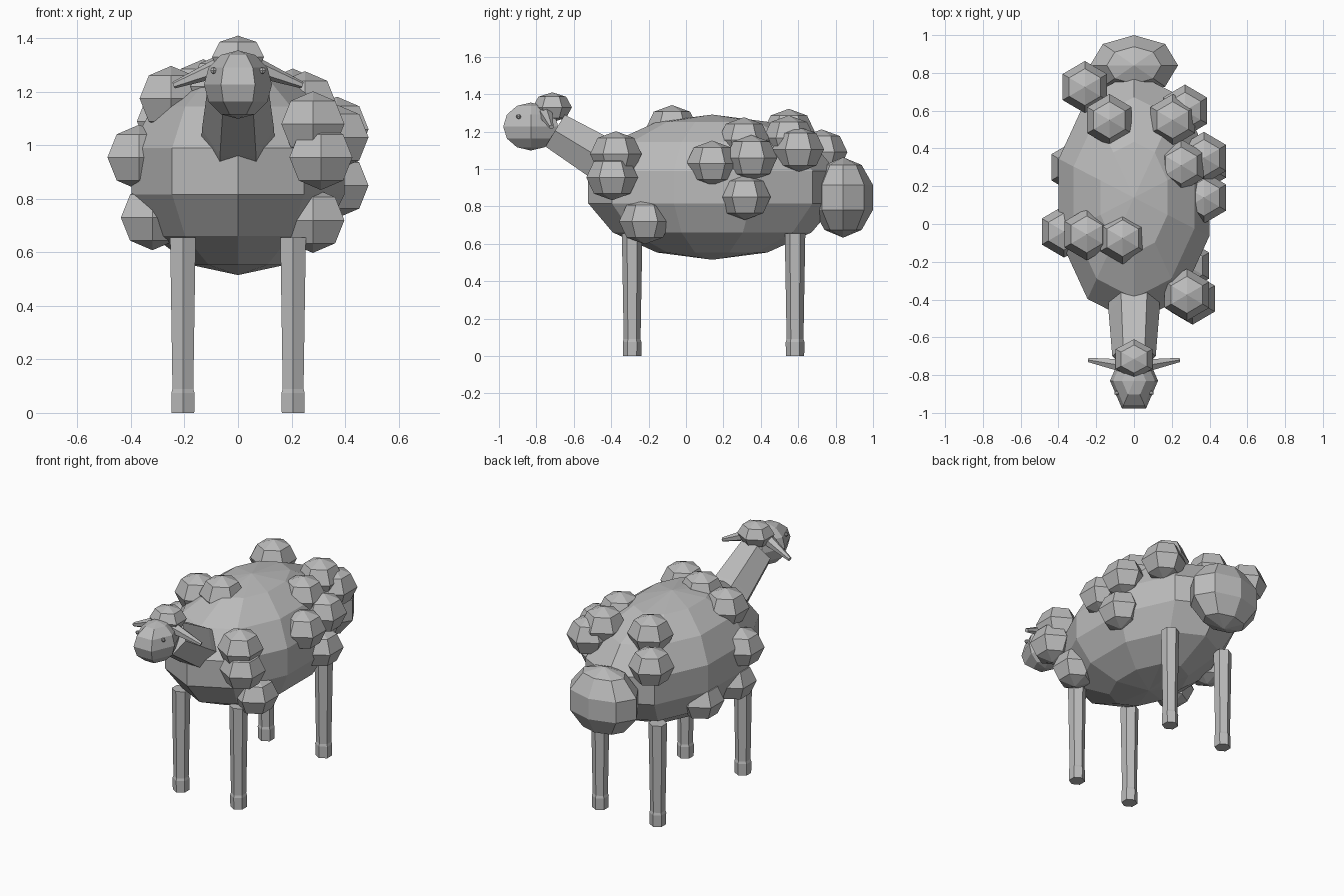
import bpy
import bmesh
import math
from mathutils import Vector, Matrix

cube = bpy.data.objects.get("Cube")
if cube:
    bpy.data.objects.remove(cube, do_unlink=True)

grey = bpy.data.materials.new("plain_grey")
grey.use_nodes = True
grey.diffuse_color = (0.5, 0.5, 0.5, 1)
grey.node_tree.nodes["Principled BSDF"].inputs["Base Color"].default_value = (0.5, 0.5, 0.5, 1)


def finish(name, bm):
    bmesh.ops.recalc_face_normals(bm, faces=bm.faces)
    mesh = bpy.data.meshes.new(name)
    bm.to_mesh(mesh)
    bm.free()
    mesh.materials.append(grey)
    obj = bpy.data.objects.new(name, mesh)
    bpy.context.collection.objects.link(obj)
    return obj


def ball(name, centre, radii, segments=6, rings=4, turn=0):
    """Flat-shaded low-poly ellipsoid with its poles up and down."""
    bm = bmesh.new()
    matrix = (Matrix.Translation(centre) @ Matrix.Diagonal((*radii, 1))
              @ Matrix.Rotation(math.radians(turn), 4, "Z"))
    bmesh.ops.create_uvsphere(bm, u_segments=segments, v_segments=rings, radius=1, matrix=matrix)
    return finish(name, bm)


def tube(name, stations, side, sides=6):
    """Closed prism through (centre, radius) stations; side points at the first corner."""
    bm = bmesh.new()
    axis = (Vector(stations[-1][0]) - Vector(stations[0][0])).normalized()
    u = Vector(side)
    u = (u - axis * u.dot(axis)).normalized()
    w = axis.cross(u)
    loops = []
    for centre, radius in stations:
        angles = [math.tau * i / sides for i in range(sides)]
        loops.append([bm.verts.new(Vector(centre) + radius * (u * math.cos(a) + w * math.sin(a)))
                      for a in angles])
    for a, b in zip(loops, loops[1:]):
        for i in range(sides):
            j = (i + 1) % sides
            bm.faces.new((a[i], a[j], b[j], b[i]))
    bm.faces.new(loops[0])
    bm.faces.new(loops[-1])
    return finish(name, bm)


# Body, tail, neck and head
ball("body", (0, 0.14, 0.903), (0.43, 0.68, 0.388), 10, 7)
ball("tail", (0, 0.84, 0.848), (0.245, 0.168, 0.215), 8, 5)
tube("neck", [((0, -0.36, 1.0), 0.137), ((0, -0.46, 1.06), 0.135), ((0, -0.7, 1.205), 0.115)], (1, 0, 0))
ball("head", (0, -0.83, 1.227), (0.127, 0.17, 0.128), 6, 6, 30)
ball("head_wool", (0, -0.715, 1.33), (0.112, 0.105, 0.08))

# Paired parts: eyes, ears and legs
for label, s in (("left", 1), ("right", -1)):
    ball(label + "_eye", (s * 0.092, -0.895, 1.28), (0.013, 0.013, 0.013))
    tube(label + "_ear", [((s * 0.06, -0.75, 1.295), 0.038), ((s * 0.24, -0.72, 1.225), 0.013)], (0, 0, 1))
    for end, y in (("front", -0.288), ("back", 0.583)):
        profile = [(0, 0.049), (0.075, 0.05), (0.09, 0.045), (0.655, 0.055)]
        tube(f"{end}_{label}_leg", [((s * 0.206, y, z), r) for z, r in profile], (0, 1, 0))

# Wool tufts scattered over the body
tufts = [
    (0.28, -0.375, 1.08), (0.31, -0.395, 0.955), (0.28, -0.22, 0.72),
    (0.37, 0.14, 1.03), (0.37, 0.35, 1.06), (0.37, 0.315, 0.85),
    (0.25, 0.31, 1.155), (0.27, 0.6, 1.105), (0.205, 0.55, 1.165),
    (-0.13, 0.55, 1.2), (-0.26, 0.725, 1.09), (-0.06, -0.075, 1.22),
    (-0.25, -0.055, 1.175), (-0.37, -0.04, 0.955), (-0.32, 0.3, 0.73),
    (-0.32, -0.03, 0.73),
]
for number, centre in enumerate(tufts, 1):
    ball(f"wool_tuft_{number}", centre, (0.136, 0.138, 0.122))
